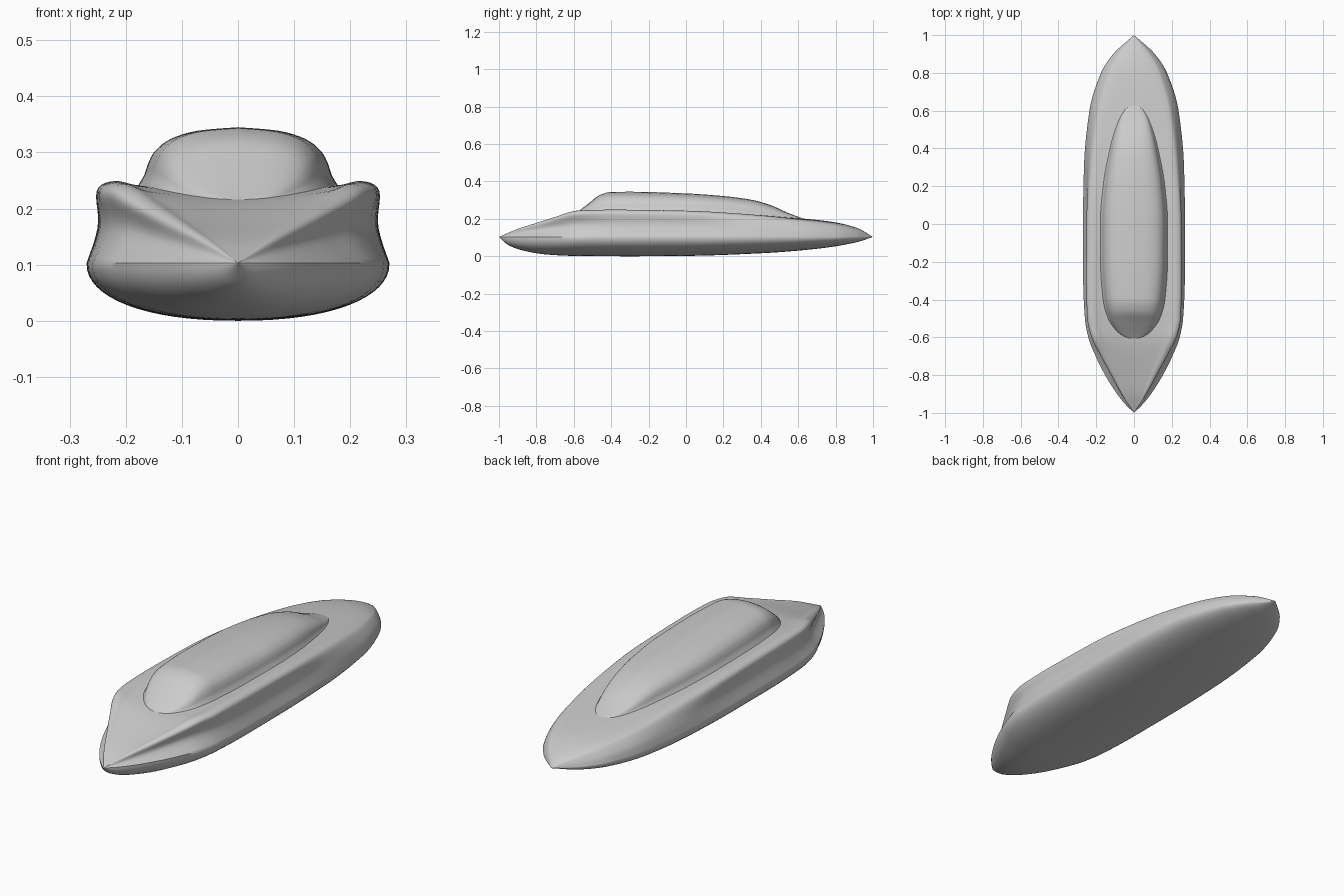
import bpy, bmesh, math

old = bpy.data.objects.get("Cube")
if old:
    bpy.data.objects.remove(old, do_unlink=True)

grey = bpy.data.materials.new("plain grey")
grey.use_nodes = True
grey.diffuse_color = (0.6, 0.6, 0.6, 1)
grey.node_tree.nodes["Principled BSDF"].inputs["Base Color"].default_value = grey.diffuse_color


def fair(points, t):
    """Smooth value at t through (position, value) points, without overshoot."""
    n = len(points)
    slopes = [(b[1] - a[1]) / (b[0] - a[0]) for a, b in zip(points, points[1:])]

    def tangent(i):
        if i == 0 or i == n - 1:
            return slopes[max(i - 1, 0)]
        a, b = slopes[i - 1], slopes[i]
        return 2 * a * b / (a + b) if a * b > 0 else 0

    i = next((k for k in range(n - 2) if t < points[k + 1][0]), n - 2)
    (p, u), (q, v) = points[i], points[i + 1]
    d = q - p
    s = (t - p) / d
    return (u * (1 + 2 * s) * (1 - s) ** 2 + v * s * s * (3 - 2 * s)
            + d * s * (1 - s) * ((1 - s) * tangent(i) - s * tangent(i + 1)))


def spline(points, steps):
    """Rounded path through section points."""
    out = []
    ends = [points[0]] + points + [points[-1]]
    for a, b, c, d in zip(ends, ends[1:], ends[2:], ends[3:]):
        for k in range(steps):
            s = k / steps
            out.append(tuple(q + s * ((r - p) / 2 + s * (p - 2.5 * q + 2 * r - w / 2
                             + s * (1.5 * (q - r) + (w - p) / 2)))
                             for p, q, r, w in zip(a, b, c, d)))
    return out + [points[-1]]


def loft(name, stations, section):
    """Skin half sections, mirrored to both sides, along the length."""
    bm = bmesh.new()
    rows = []
    for y in stations:
        half = section(y)
        ring = half + [(-x, z) for x, z in reversed(half)]
        rows.append([bm.verts.new((x, y, z)) for x, z in ring])
    for a, b in zip(rows, rows[1:]):
        for j in range(len(a)):
            k = (j + 1) % len(a)
            bm.faces.new((a[j], a[k], b[k], b[j]))
    bmesh.ops.remove_doubles(bm, verts=bm.verts, dist=0.0002)
    bmesh.ops.recalc_face_normals(bm, faces=bm.faces)
    mesh = bpy.data.meshes.new(name)
    bm.to_mesh(mesh)
    bm.free()
    mesh.materials.append(grey)
    obj = bpy.data.objects.new(name, mesh)
    bpy.context.collection.objects.link(obj)
    bpy.ops.object.select_all(action="DESELECT")
    obj.select_set(True)
    bpy.context.view_layer.objects.active = obj
    bpy.ops.object.shade_smooth_by_angle(angle=math.radians(40))


# Hull lines: values along the length
chine_z = 0.103
beam = [(-1, 0), (-.95, .05), (-.9, .09), (-.8, .153), (-.7, .203), (-.6, .242), (-.5, .26),
        (-.3, .269), (0, .27), (.3, .265), (.6, .236), (.8, .175), (.9, .11), (1, 0)]
keel = [(-1, chine_z), (-.95, .06), (-.88, .033), (-.75, .01), (-.6, .002), (-.3, 0), (0, .002),
        (.4, .016), (.7, .04), (.9, .072), (1, chine_z)]
shoulder_x = [(-1, 0), (-.9, .065), (-.8, .12), (-.7, .175), (-.6, .225), (-.5, .247), (-.3, .252),
              (0, .25), (.3, .234), (.6, .198), (.8, .14), (.9, .085), (1, 0)]
shoulder_z = [(-1, chine_z), (-.9, .146), (-.8, .178), (-.7, .21), (-.58, .244), (-.4, .249), (0, .243),
              (.3, .226), (.6, .196), (.8, .17), (.92, .14), (1, chine_z)]
deck_z = [(-1, chine_z), (-.9, .143), (-.8, .17), (-.6, .217), (-.4, .233), (0, .236),
          (.3, .226), (.6, .204), (.8, .181), (.92, .149), (1, chine_z)]
pinch = [(-1, 0), (-.85, .014), (-.65, .026), (-.4, .013), (0, .01), (.4, -.004), (.7, -.008), (1, 0)]


def deck_height(x, y):
    edge = max(fair(shoulder_x, y), .001)
    mid = fair(deck_z, y)
    return mid + (fair(shoulder_z, y) - mid) * min(x / edge, 1) ** 2


def hull_section(y):
    w, bottom = fair(beam, y), fair(keel, y)
    sx, sz = fair(shoulder_x, y), fair(shoulder_z, y)
    rise = sz - chine_z
    lower = []
    for k in range(16):
        a = math.pi / 2 * k / 16
        lower.append((w * math.sin(a) ** .9, chine_z - (chine_z - bottom) * math.cos(a) ** .9))
    upper = [(w, chine_z),
             ((w + sx) / 2 - fair(pinch, y), chine_z + rise * .45),
             (sx, sz - rise * .12),
             (sx * .88, sz)]
    upper += [(sx * f, deck_height(sx * f, y)) for f in (.7, .45, .2, 0)]
    return lower + spline(upper, 5)


loft("hull", [-math.cos(math.pi * i / 120) for i in range(121)], hull_section)

# Cabin: rounded roof section scaled along its plan and roof line
cabin_w = [(-.61, 0), (-.6, .045), (-.57, .09), (-.5, .137), (-.4, .163), (-.2, .177), (0, .178),
           (.2, .163), (.4, .127), (.5, .1), (.6, .055), (.64, 0)]
roof_z = [(-.61, .214), (-.58, .236), (-.52, .283), (-.46, .328), (-.4, .344), (-.3, .345),
          (0, .336), (.2, .322), (.35, .302), (.45, .274), (.55, .23), (.64, .197)]
cabin_shape = [(1.06, -.1), (1, .04), (.94, .22), (.9, .42), (.83, .62), (.68, .81), (.42, .94), (0, 1)]


def cabin_section(y):
    w = fair(cabin_w, y)
    base = deck_height(w, y) - .003
    height = max(fair(roof_z, y) - base, 0)
    return [(x * w, base + z * height) for x, z in spline(cabin_shape, 4)]


loft("cabin", [.015 - .625 * math.cos(math.pi * i / 80) for i in range(81)], cabin_section)
